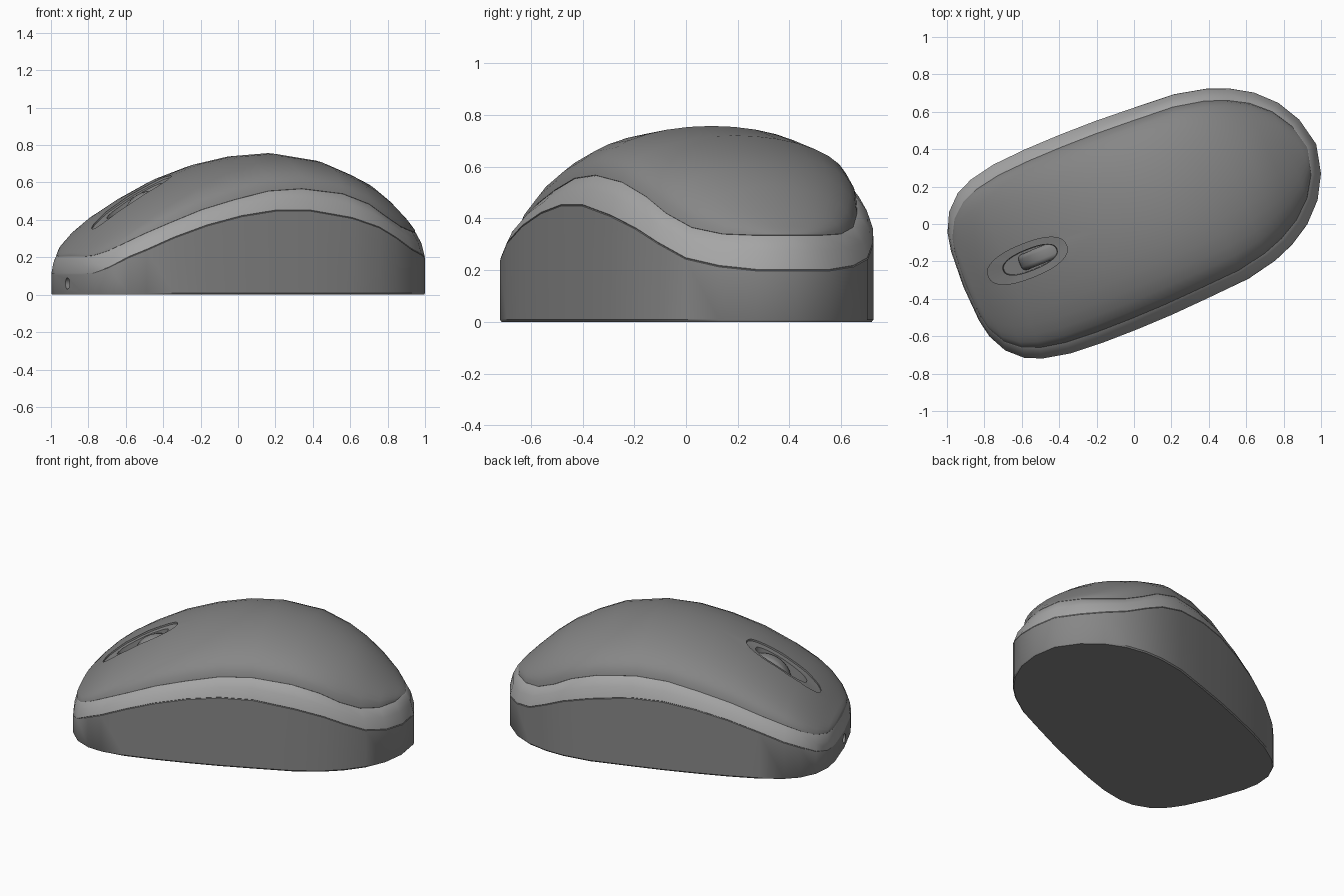
import bpy, bmesh, math
from mathutils import Matrix

if "Cube" in bpy.data.objects:
    bpy.data.objects.remove(bpy.data.objects["Cube"])

# Stations along the mouse: position, half width, seam low, seam high, spine height
ROWS = [
    (-.98, 0, .11, .205, .205), (-.97, .2, .11, .205, .225),
    (-.95, .3, .115, .21, .245), (-.9, .4, .145, .235, .30),
    (-.82, .475, .2, .28, .375), (-.73, .515, .24, .325, .445),
    (-.585, .545, .305, .385, .535), (-.4, .557, .37, .455, .63),
    (-.2, .56, .42, .51, .70), (0, .557, .45, .555, .742),
    (.2, .547, .45, .567, .757), (.45, .532, .41, .54, .72),
    (.62, .495, .36, .485, .655), (.735, .45, .305, .42, .605),
    (.85, .38, .245, .365, .525), (.95, .28, .215, .34, .435),
    (1.02, .155, .2, .335, .37), (1.055, 0, .2, .335, .335)]
KW, KU = .885, .968          # inset of the upper seam in width and length
PARTS = []


def inset(u, w, f):
    """Point of the outline pulled inwards; f = 0 outline, f = 1 upper seam."""
    return u + f * ((KU - 1) * u - .0164), w * (1 + f * (KW - 1))


def finish(name, bm):
    bmesh.ops.remove_doubles(bm, verts=bm.verts, dist=.0003)
    bmesh.ops.recalc_face_normals(bm, faces=bm.faces)
    me = bpy.data.meshes.new(name)
    bm.to_mesh(me)
    bm.free()
    ob = bpy.data.objects.new(name, me)
    bpy.context.collection.objects.link(ob)
    return ob


def skin(name, loops, cap=False):
    """Join equal closed loops of points with quads."""
    bm = bmesh.new()
    vs = [[bm.verts.new(p) for p in lp] for lp in loops]
    n = len(vs[0])
    for a, b in zip(vs, vs[1:]):
        for j in range(n):
            k = (j + 1) % n
            bm.faces.new((a[j], a[k], b[k], b[j]))
    if cap:
        bm.faces.new(vs[0])
        bm.faces.new(vs[-1])
    return finish(name, bm)


def shell(name, half_section):
    """Loft a mirrored cross-section through all stations."""
    loops = []
    for row in ROWS:
        h = half_section(*row)
        loops.append(h + [(u, -v, z) for u, v, z in reversed(h)])
    ob = skin(name, loops)
    PARTS.append(ob)
    return ob


def pt(u, w, f, z):
    a, b = inset(u, w, f)
    return (a, b, z)


# Lower housing, trim band and upper shell, with small V grooves at the seams
base = shell("base_housing", lambda u, w, lo, hi, t: [
    pt(u, w, .1, 0), pt(u, w, 0, .008), pt(u, w, 0, lo - .003), pt(u, w, .06, lo)])
band = shell("trim_band", lambda u, w, lo, hi, t: [
    pt(u, w, .06, lo), pt(u, w, .02, lo + .003), pt(u, w, .36, lo + .55 * (hi - lo)),
    pt(u, w, .94, hi - .004), pt(u, w, 1.06, hi)])


def dome(u, w, lo, hi, t):
    out = [pt(u, w, 1.08, hi - .003)]
    ui, wi = inset(u, w, 1)
    for i in range(8):
        a = math.radians(90 - 11.25 * i)
        out.append((ui, wi * math.sin(a), hi + (t - hi) * math.cos(a)))
    return out + [(ui, 0, t)]


top = shell("top_shell", dome)


def surface(u, v):
    """Height of the upper shell."""
    for r, s in zip(ROWS, ROWS[1:]):
        a, b = inset(r[0], 0, 1)[0], inset(s[0], 0, 1)[0]
        if a <= u <= b:
            f = (u - a) / (b - a)
            w, hi, t = (r[i] + f * (s[i] - r[i]) for i in (1, 3, 4))
            return hi + (t - hi) * math.sqrt(max(0, 1 - (v / (w * KW)) ** 2))
    return .2


def oval(cu, length, width, dz):
    pts = []
    for i in range(32):
        a = math.tau * i / 32
        c, s = math.cos(a), math.sin(a)
        u = cu + length / 2 * math.copysign(abs(c) ** .85, c)
        v = width / 2 * math.copysign(abs(s) ** .85, s)
        pts.append((u, v, surface(u, v) + dz))
    return pts


def cut(ob, cutter):
    cutter.hide_render = True
    m = ob.modifiers.new("cut", 'BOOLEAN')
    m.operation, m.solver, m.object = 'DIFFERENCE', 'EXACT', cutter
    bpy.context.view_layer.objects.active = ob
    bpy.ops.object.modifier_apply(modifier=m.name)
    bpy.data.objects.remove(cutter)


# Wheel recess: shallow oval frame with a deeper slot inside
cut(top, skin("wheel_recess_cutter", [
    oval(-.61, .45, .185, .1), oval(-.61, .45, .185, -.012),
    oval(-.595, .31, .115, -.016), oval(-.595, .3, .11, -.085)], cap=True))


def cylinder(name, r, depth, rot, loc, bevel=0):
    bm = bmesh.new()
    bmesh.ops.create_cone(bm, cap_ends=True, segments=32, radius1=r, radius2=r, depth=depth,
                          matrix=Matrix.Translation(loc) @ rot)
    if bevel:
        rim = [e for e in bm.edges if any(len(f.verts) > 4 for f in e.link_faces)]
        bmesh.ops.bevel(bm, geom=rim, offset=bevel, segments=3, profile=.5, affect='EDGES')
    return finish(name, bm)


# Scroll wheel
wheel = cylinder("scroll_wheel", .17, .09, Matrix.Rotation(math.pi / 2, 4, 'X'),
                 (-.485, 0, .386), .025)
PARTS.append(wheel)

# Small socket in the front wall
cut(base, cylinder("socket_cutter", .03, .1, Matrix.Rotation(math.pi / 2, 4, 'Y'),
                   (-.98, 0, .06)))


def material(name, g):
    m = bpy.data.materials.new(name)
    m.diffuse_color = (g, g, g, 1)
    m.use_nodes = True
    m.node_tree.nodes["Principled BSDF"].inputs["Base Color"].default_value = m.diffuse_color
    return m


# Dark plastic with a lighter band; turn the whole mouse diagonally and shade
dark, light = material("dark_plastic", .24), material("band_plastic", .38)
for ob in PARTS:
    ob.data.materials.clear()
    ob.data.materials.append(light if ob == band else dark)
    ob.rotation_euler.z = math.radians(22)
    ob.location = (-.004, .032, 0)
    bpy.ops.object.select_all(action='DESELECT')
    ob.select_set(True)
    bpy.context.view_layer.objects.active = ob
    bpy.ops.object.shade_smooth_by_angle(angle=math.radians(35))
